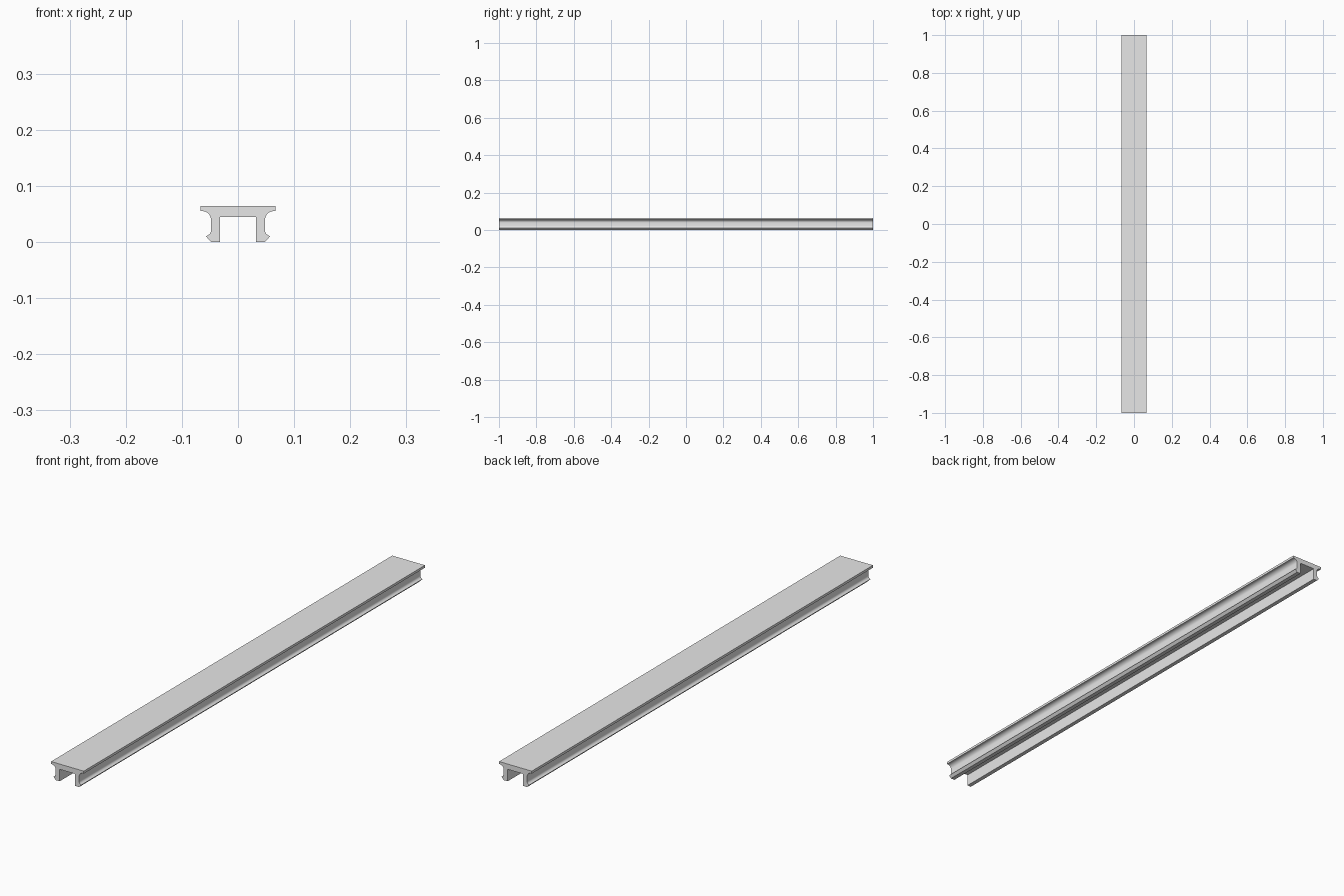
import bpy, bmesh
from math import sin, cos, pi

cube = bpy.data.objects.get("Cube")
if cube:
    bpy.data.objects.remove(cube, do_unlink=True)

HALF_LENGTH = 1.0

# Plain grey finish
grey = bpy.data.materials.new("plain grey")
grey.use_nodes = True
colour = (0.8, 0.8, 0.8, 1)
grey.diffuse_color = colour
grey.node_tree.nodes["Principled BSDF"].inputs["Base Color"].default_value = colour


def arc(cx, cz, rx, rz, start, end, steps):
    """Points along an elliptical arc, angles in units of pi."""
    angles = [pi * (start + (end - start) * i / steps) for i in range(steps + 1)]
    return [(cx + rx * cos(a), cz + rz * sin(a)) for a in angles]


# Half profile: flange edge, concave neck, hooked foot, inner channel
half = [(0.067, 0.064), (0.067, 0.055)]
half += arc(0.064, 0.039, 0.016, 0.016, 0.5, 1.0, 10)
half += arc(0.058, 0.021, 0.010, 0.010, 1.0, 1.35, 5)
half += [(0.057, 0.010), (0.048, 0.0), (0.032, 0.0), (0.032, 0.0445)]
profile = half + [(-x, z) for x, z in reversed(half)]

# Extrude the closed profile along the rail
bm = bmesh.new()
end_face = bm.faces.new([bm.verts.new((x, -HALF_LENGTH, z)) for x, z in profile])
result = bmesh.ops.extrude_face_region(bm, geom=[end_face], use_keep_orig=True)
moved = [v for v in result["geom"] if isinstance(v, bmesh.types.BMVert)]
bmesh.ops.translate(bm, verts=moved, vec=(0, 2 * HALF_LENGTH, 0))
bmesh.ops.recalc_face_normals(bm, faces=bm.faces)

mesh = bpy.data.meshes.new("channel_rail")
bm.to_mesh(mesh)
bm.free()
mesh.materials.append(grey)
rail = bpy.data.objects.new("channel_rail", mesh)
bpy.context.collection.objects.link(rail)

# Smooth the curved necks, keep the corners crisp
bpy.ops.object.select_all(action="DESELECT")
rail.select_set(True)
bpy.context.view_layer.objects.active = rail
bpy.ops.object.shade_smooth_by_angle(angle=pi / 7)
